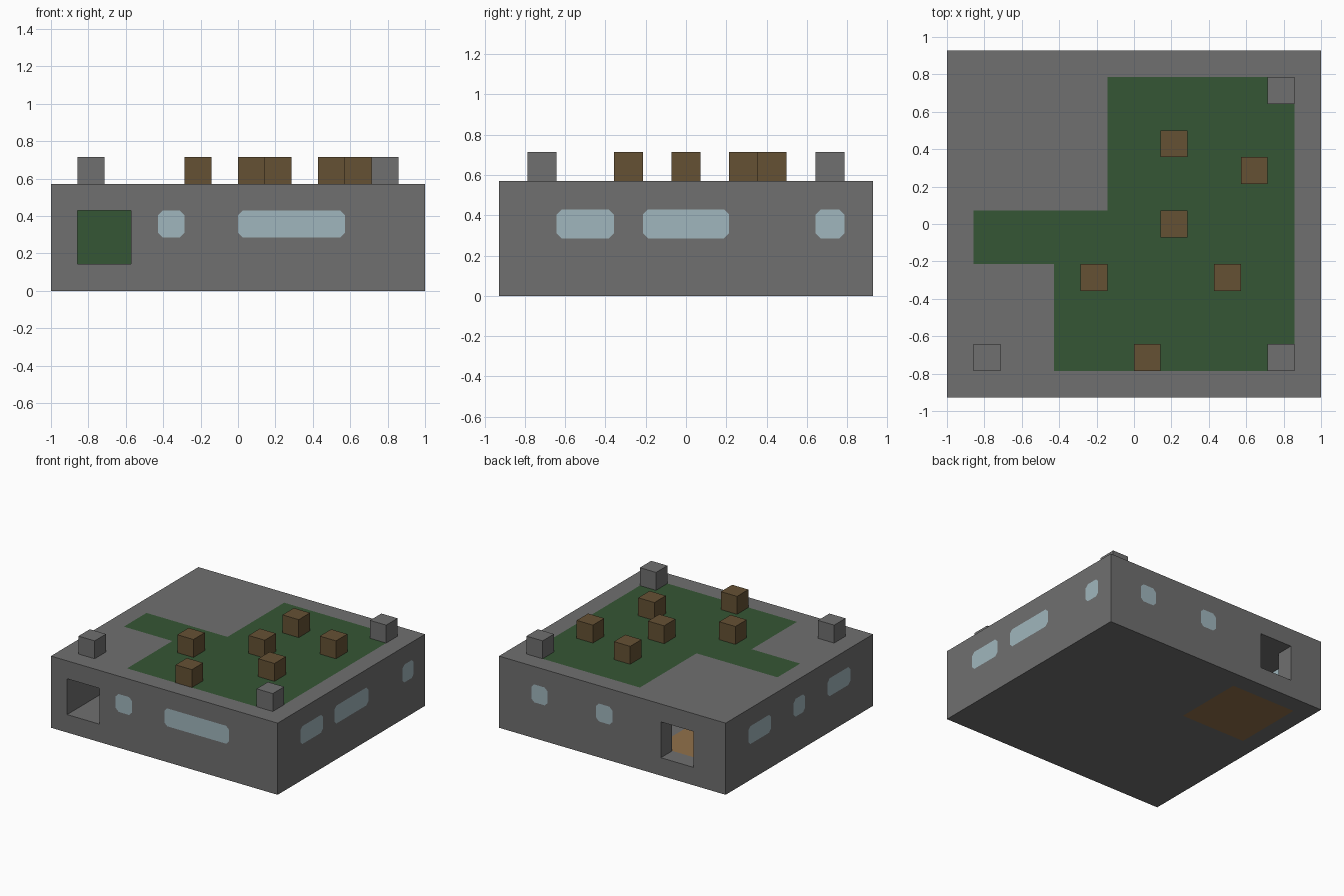
import bpy
import bmesh
from mathutils import Vector

cube = bpy.data.objects.get("Cube")
if cube:
    bpy.data.objects.remove(cube, do_unlink=True)

U = 1 / 14          # one building block; all sizes below are in blocks
HX, HY, TOP = 14, 13, 8


def material(name, rgb):
    m = bpy.data.materials.new(name)
    m.use_nodes = True
    m.diffuse_color = (*rgb, 1)
    m.node_tree.nodes["Principled BSDF"].inputs["Base Color"].default_value = (*rgb, 1)
    return m


STONE = material("grey stone", (0.162, 0.162, 0.162))
GRASS = material("dark green", (0.036, 0.092, 0.035))
CRATE = material("dark brown", (0.130, 0.083, 0.034))
GLASS = material("pale blue glass", (0.352, 0.468, 0.510))
WOOD = material("light brown wood", (0.287, 0.165, 0.069))


def prism(name, points, direction, mat=None):
    """Extrude a flat outline of 3D points along a direction."""
    bm = bmesh.new()
    face = bm.faces.new([bm.verts.new(Vector(p) * U) for p in points])
    new = bmesh.ops.extrude_face_region(bm, geom=[face])["geom"]
    verts = [g for g in new if isinstance(g, bmesh.types.BMVert)]
    bmesh.ops.translate(bm, verts=verts, vec=Vector(direction) * U)
    bmesh.ops.recalc_face_normals(bm, faces=bm.faces)
    mesh = bpy.data.meshes.new(name)
    bm.to_mesh(mesh)
    bm.free()
    obj = bpy.data.objects.new(name, mesh)
    bpy.context.collection.objects.link(obj)
    if mat:
        mesh.materials.append(mat)
    return obj


def block(name, x, y, z, mat=None):
    """Box given by its ranges along the three axes."""
    outline = [(x[0], y[0], z[0]), (x[1], y[0], z[0]), (x[1], y[1], z[0]), (x[0], y[1], z[0])]
    return prism(name, outline, (0, 0, z[1] - z[0]), mat)


def cut(target, cutter):
    cutter.hide_render = True
    mod = target.modifiers.new("cut", 'BOOLEAN')
    mod.operation = 'DIFFERENCE'
    mod.solver = 'EXACT'
    mod.object = cutter
    bpy.context.view_layer.objects.active = target
    bpy.ops.object.modifier_apply(modifier=mod.name)
    bpy.data.objects.remove(cutter, do_unlink=True)


def window(name, axis, side, span, grow=0, mat=None):
    """Pane with clipped corners filling the wall on one side of the house."""
    (a, b), (lo, hi), c = span, (4, 6), 0.35
    outline = [(a + c, lo), (b - c, lo), (b, lo + c), (b, hi - c),
               (b - c, hi), (a + c, hi), (a, hi - c), (a, lo + c)]
    start = side * ((HX if axis == 'X' else HY) + grow)
    depth = -side * (2 + 2 * grow)
    if axis == 'X':
        return prism(name, [(start, u, v) for u, v in outline], (depth, 0, 0), mat)
    return prism(name, [(u, start, v) for u, v in outline], (0, depth, 0), mat)


# Outer walls and floor: a solid block, hollowed from the top
walls = block("walls", (-HX, HX), (-HY, HY), (0, TOP), STONE)
cut(walls, block("cavity", (-12, 12), (-11, 11), (2, TOP + 1)))

# Doorways
cut(walls, block("front_doorway", (-12, -8), (-14, -10), (2, 6)))
cut(walls, block("back_doorway", (-10, -6), (10, 14), (2, 6)))

# Wooden floor of the back room, let through the stone floor
cut(walls, block("floor_hole", (-12, -4), (3, 11), (-1, 3)))
block("wooden_floor", (-12, -4), (3, 11), (0, 2), WOOD)

# Windows
WINDOWS = {
    "front": ('Y', -1, [(-6, -4), (0, 8)]),
    "back": ('Y', 1, [(0, 2), (8, 10)]),
    "left": ('X', 1, [(-9, -5), (-3, 3), (9, 11)]),
    "right": ('X', -1, [(-9, -5), (-1, 1), (5, 9)]),
}
for place, (axis, side, spans) in WINDOWS.items():
    for i, span in enumerate(spans, 1):
        cut(walls, window("window_hole", axis, side, span, grow=1))
        window(f"{place}_window_{i}", axis, side, span, mat=GLASS)

# Green mass filling the house around the two rooms
garden = [(12, -11), (12, 11), (-2, 11), (-2, 1), (-12, 1), (-12, -3), (-6, -3), (-6, -11)]
prism("green_garden", [(x, y, 2) for x, y in garden], (0, 0, TOP - 2), GRASS)

# Stone roofs over the rooms
block("back_room_roof", (-12, -2), (1, 11), (6, TOP), STONE)
block("front_room_roof", (-12, -6), (-11, -3), (6, TOP), STONE)


# Cubes standing on the roof
def roof_cubes(name, centres, mat):
    for i, (x, y) in enumerate(centres, 1):
        block(f"{name}_{i}", (x - 1, x + 1), (y - 1, y + 1), (TOP, TOP + 2), mat)


roof_cubes("brown_crate", [(3, 6), (9, 4), (3, 0), (-3, -4), (7, -4), (1, -10)], CRATE)
roof_cubes("corner_stone", [(11, 10), (11, -10), (-11, -10)], STONE)
